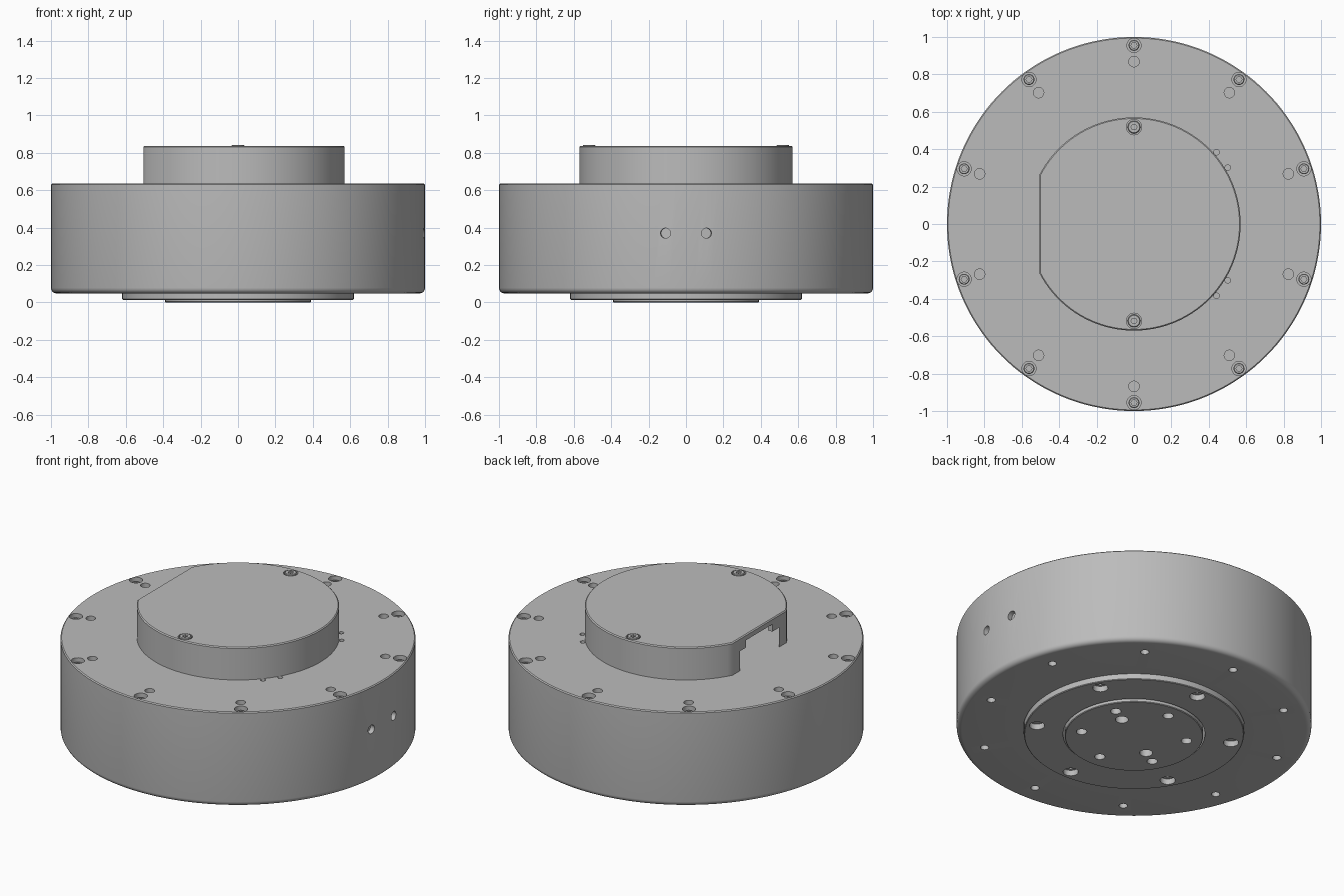
import bpy, bmesh, math
from mathutils import Matrix

cube = bpy.data.objects.get("Cube")
if cube:
    bpy.data.objects.remove(cube)

grey = bpy.data.materials.new("machined_grey")
grey.use_nodes = True
GREY = (0.5, 0.5, 0.5, 1)
grey.diffuse_color = GREY
grey.node_tree.nodes["Principled BSDF"].inputs["Base Color"].default_value = GREY


def polar(radius, degrees, z):
    a = math.radians(degrees)
    return Matrix.Translation((radius * math.cos(a), radius * math.sin(a), z))


def lathe(bm, profile, steps, matrix=Matrix(), closed=False):
    """Revolve an (r, z) profile round z and add it to bm."""
    part = bmesh.new()
    vs = [part.verts.new((r, 0, z)) for r, z in profile]
    pairs = list(zip(vs, vs[1:])) + ([(vs[-1], vs[0])] if closed else [])
    es = [part.edges.new(p) for p in pairs]
    bmesh.ops.spin(part, geom=vs + es, cent=(0, 0, 0), axis=(0, 0, 1),
                   angle=math.tau, steps=steps, use_merge=True)
    bmesh.ops.remove_doubles(part, verts=part.verts, dist=1e-5)
    bmesh.ops.recalc_face_normals(part, faces=part.faces)
    part.transform(matrix)
    mesh = bpy.data.meshes.new("temp")
    part.to_mesh(mesh)
    part.free()
    bm.from_mesh(mesh)
    bpy.data.meshes.remove(mesh)


def rod(bm, radius, z0, z1, steps, matrix=Matrix()):
    lathe(bm, [(0, z0), (radius, z0), (radius, z1), (0, z1)], steps, matrix)


def make(name, bm):
    mesh = bpy.data.meshes.new(name)
    bm.to_mesh(mesh)
    bm.free()
    ob = bpy.data.objects.new(name, mesh)
    bpy.context.collection.objects.link(ob)
    mesh.materials.append(grey)
    return ob


def activate(ob):
    bpy.ops.object.select_all(action='DESELECT')
    ob.select_set(True)
    bpy.context.view_layer.objects.active = ob


def cut(ob, cutter_bm):
    cutter = make("cutter", cutter_bm)
    cutter.hide_render = True
    mod = ob.modifiers.new("holes", 'BOOLEAN')
    mod.operation, mod.solver, mod.object = 'DIFFERENCE', 'EXACT', cutter
    activate(ob)
    bpy.ops.object.modifier_apply(modifier=mod.name)
    bpy.data.objects.remove(cutter)


def smooth(ob):
    activate(ob)
    bpy.ops.object.shade_smooth_by_angle(angle=math.radians(30))


TOP = 0.635
TEN = [18 + 36 * i for i in range(10)]
SIX = [30 + 60 * i for i in range(6)]

# Main housing: rounded lower rim, chamfered top rim, pocket underneath
bm = bmesh.new()
fillet = [(0.97 + 0.03 * math.sin(t * math.pi / 10),
           0.078 - 0.03 * math.cos(t * math.pi / 10)) for t in range(6)]
lathe(bm, [(0, 0.3), (0.624, 0.3), (0.624, 0.048)] + fillet +
      [(1, TOP - 0.006), (0.994, TOP), (0, TOP)], 144)
housing = make("housing", bm)

holes = bmesh.new()
for a in TEN:
    rod(holes, 0.038, -0.06, 0.05, 24, polar(0.955, a, TOP))     # counterbores
    rod(holes, 0.028, -0.03, 0.05, 24, polar(0.868, a, TOP))     # top dowel holes
    rod(holes, 0.024, -0.05, 0.08, 20, polar(0.868, a, 0.048))   # bottom threads
for a in (-41, -31, 31, 41):
    rod(holes, 0.015, -0.03, 0.05, 16, polar(0.585, a, TOP))     # pin holes by cap
for a in (-6.3, 6.3):                                            # side ports
    turn = Matrix.Rotation(math.radians(a), 4, 'Z') @ Matrix.Rotation(math.pi / 2, 4, 'Y')
    rod(holes, 0.027, 0.97, 1.05, 24, Matrix.Translation((0, 0, 0.37)) @ turn)
cut(housing, holes)
smooth(housing)

# Output flange ring with counterbored holes
bm = bmesh.new()
lathe(bm, [(0.4, 0.3), (0.4, 0.014), (0.616, 0.014), (0.62, 0.018), (0.62, 0.3)],
      128, closed=True)
flange = make("output_flange", bm)
holes = bmesh.new()
for a in SIX:
    lathe(holes, [(0, -0.05), (0.043, -0.05), (0.043, 0.035), (0.025, 0.035),
                  (0.025, 0.1), (0, 0.1)], 24, polar(0.555, a, 0.014))
cut(flange, holes)
smooth(flange)

# Central hub with bolt circle and two dowel holes
bm = bmesh.new()
lathe(bm, [(0, 0), (0.386, 0), (0.39, 0.004), (0.39, 0.3), (0, 0.3)], 96)
hub = make("centre_hub", bm)
holes = bmesh.new()
for a in SIX:
    rod(holes, 0.03, -0.05, 0.08, 20, polar(0.3, a, 0))
for a in (30, 210):
    rod(holes, 0.037, -0.05, 0.08, 24, polar(0.2, a, 0))
cut(hub, holes)
smooth(hub)

# Cap: round cover with one flat side, hollow and open on that side
R, CAP_TOP, FLAT = 0.57, 0.837, -0.505
limit = math.acos(FLAT / R)
bm = bmesh.new()
outline = [bm.verts.new((R * math.cos(t), R * math.sin(t), TOP))
           for t in (limit * (2 * i / 96 - 1) for i in range(97))]
base = bm.faces.new(outline)
lifted = bmesh.ops.extrude_face_region(bm, geom=[base])["geom"]
top_verts = [g for g in lifted if isinstance(g, bmesh.types.BMVert)]
bmesh.ops.translate(bm, verts=top_verts, vec=(0, 0, CAP_TOP - TOP))
if not any(f is not None and f.calc_center_median().z < TOP + 0.001 for f in bm.faces):
    bm.faces.new(outline)
bmesh.ops.recalc_face_normals(bm, faces=bm.faces)
rim = [e for e in bm.edges if all(v.co.z > CAP_TOP - 0.001 for v in e.verts)]
bmesh.ops.bevel(bm, geom=rim, offset=0.006, segments=1, affect='EDGES')
cap = make("cap", bm)
hollow = bmesh.new()
rod(hollow, 0.54, TOP - 0.05, CAP_TOP - 0.035, 96)
cut(cap, hollow)
holes = bmesh.new()
for a in (90, 270):
    rod(holes, 0.041, -0.025, 0.05, 24, polar(0.518, a, CAP_TOP))
cut(cap, holes)
smooth(cap)

# Lips hanging at both ends of the cap opening
for side, name in ((1, "left_opening_lip"), (-1, "right_opening_lip")):
    bm = bmesh.new()
    bmesh.ops.create_cube(bm, size=1, matrix=Matrix.Translation(
        (FLAT + 0.017, side * 0.17, CAP_TOP - 0.057)) @ Matrix.Diagonal((0.03, 0.08, 0.05, 1)))
    make(name, bm)

# Bosses under the cap screws
bm = bmesh.new()
for a in (90, 270):
    rod(bm, 0.045, TOP, CAP_TOP - 0.03, 24, polar(0.515, a, 0))
smooth(make("cap_bosses", bm))


# Socket-head screws
def screws(name, radius, angles, z0, z1, head):
    body, sockets = bmesh.new(), bmesh.new()
    for a in angles:
        place = polar(radius, a, 0)
        lathe(body, [(0, z0), (head, z0), (head, z1 - 0.004), (head - 0.004, z1), (0, z1)],
              24, place)
        rod(sockets, 0.016, z1 - 0.02, z1 + 0.05, 6, place)
    ob = make(name, body)
    cut(ob, sockets)
    smooth(ob)


screws("rim_screws", 0.955, TEN, TOP - 0.065, TOP - 0.02, 0.029)
screws("cap_screws", 0.518, (90, 270), CAP_TOP - 0.03, CAP_TOP + 0.005, 0.034)
